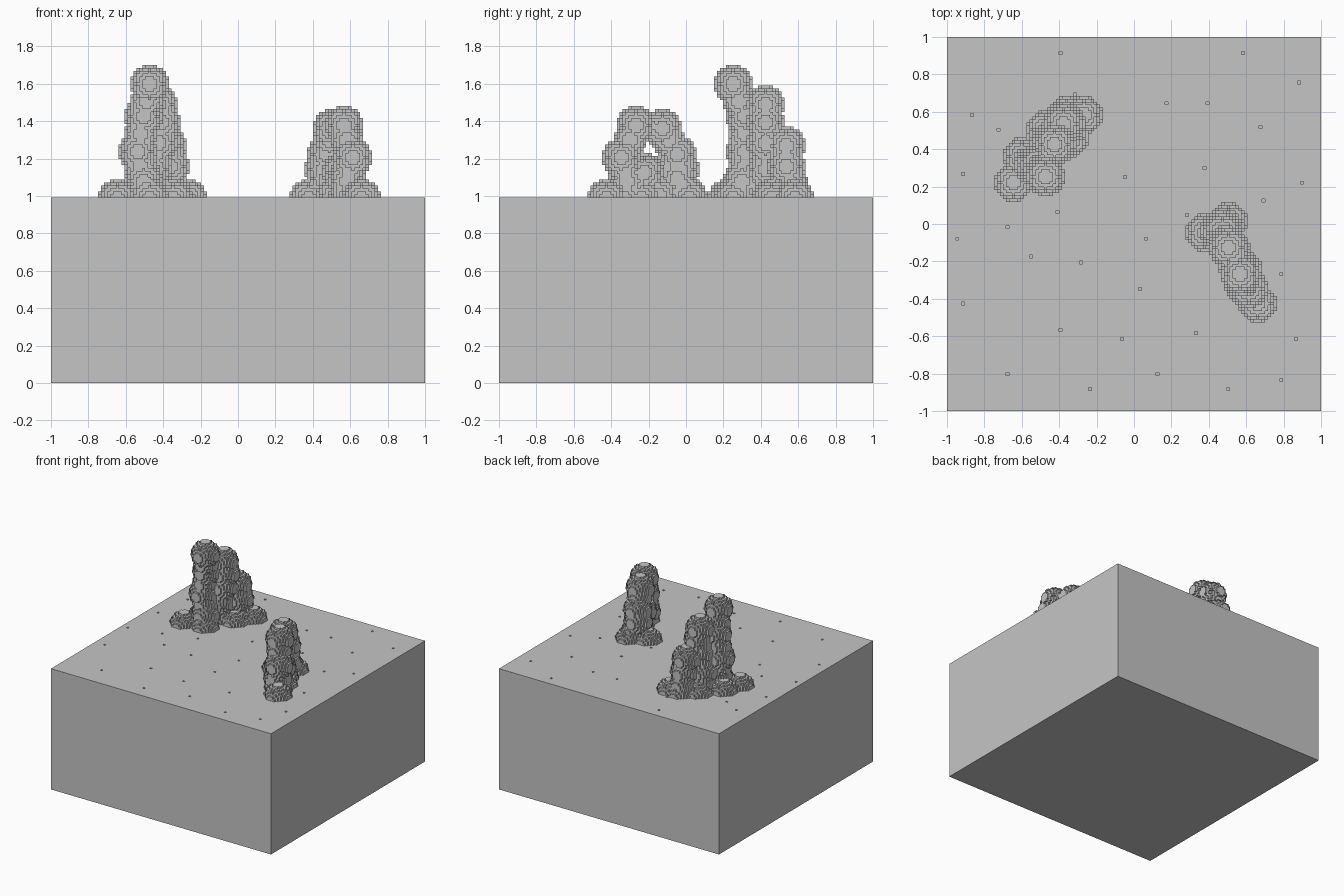
import bpy, bmesh
from mathutils import Vector

if "Cube" in bpy.data.objects:
    bpy.data.objects.remove(bpy.data.objects["Cube"])

N = 127                 # cells along one side
V = 2 / N               # cell size
TOP = 63                # slab height in cells
R = 0.102

stone = bpy.data.materials.new("light grey stone")
stone.diffuse_color = (0.56, 0.56, 0.56, 1)
stone.use_nodes = True
stone.node_tree.nodes["Principled BSDF"].inputs["Base Color"].default_value = stone.diffuse_color

# Leaning stalks, each a chain of ball centres from top to base
STALKS = [
    [(-.47, .255, 1.60), (-.51, .31, 1.42), (-.53, .32, 1.24), (-.51, .30, 1.08), (-.47, .25, .99)],
    [(-.43, .42, 1.49), (-.415, .42, 1.39), (-.43, .42, 1.29), (-.45, .43, 1.14), (-.45, .44, .99)],
    [(-.38, .53, 1.27), (-.36, .54, 1.15), (-.37, .58, .99)],
    [(.57, -.27, 1.385), (.61, -.34, 1.20), (.58, -.31, 1.08), (.60, -.33, .99)],
    [(.51, -.13, 1.37), (.48, -.05, 1.22), (.47, -.05, 1.10), (.50, .01, .99)],
]
# Single balls around the feet
FEET = [(-.64, .22, .99), (-.60, .37, .99), (-.27, .59, .99), (-.48, .50, .99), (-.34, .45, .99),
        (.38, -.04, .99), (.66, -.42, .99), (.46, -.03, 1.14), (.52, -.14, 1.0),
        (.55, -.22, 1.12), (.59, -.24, .99)]
# Small pits scattered over the slab
PITS = [(-.40, .92), (.58, .91), (.88, .75), (.17, .64), (.39, .65), (.68, .52), (-.87, .58),
        (-.73, .51), (-.31, .70), (-.91, .27), (-.04, .25), (.38, .30), (.89, .22), (.70, .12),
        (.28, .04), (-.41, .07), (-.68, -.02), (-.95, -.08), (.06, -.08), (-.55, -.17),
        (-.28, -.21), (.03, -.35), (-.91, -.43), (.78, -.26), (.86, -.62), (.33, -.59),
        (-.39, -.56), (-.07, -.61), (-.68, -.81), (.12, -.81), (-.24, -.88), (.50, -.88), (.78, -.83)]


def finish(bm, name):
    mesh = bpy.data.meshes.new(name)
    bm.to_mesh(mesh)
    bm.free()
    mesh.materials.append(stone)
    obj = bpy.data.objects.new(name, mesh)
    bpy.context.collection.objects.link(obj)


def ball(cells, centre, r):
    """Add the cells of a stepped ball that lie above the slab."""
    cx, cy, cz = round(centre[0] / V), round(centre[1] / V), round(centre[2] / V - .5)
    n = r / V
    m = int(n) + 1
    for i in range(-m, m + 1):
        for j in range(-m, m + 1):
            for k in range(-m, m + 1):
                if i * i + j * j + k * k <= n * n and cz + k >= TOP:
                    cells.add((cx + i, cy + j, cz + k))


def stepped_mesh(cells, name):
    """Outer faces of a set of cells, open where it meets the slab."""
    bm = bmesh.new()
    corners = {}

    def vert(p):
        if p not in corners:
            corners[p] = bm.verts.new(((p[0] - .5) * V, (p[1] - .5) * V, p[2] * V))
        return corners[p]

    for c in cells:
        for axis in range(3):
            u, w = (axis + 1) % 3, (axis + 2) % 3
            for side in (0, 1):
                nb = list(c)
                nb[axis] += 2 * side - 1
                if tuple(nb) in cells or nb[2] < TOP:
                    continue
                quad = []
                for a, b in ((0, 0), (1, 0), (1, 1), (0, 1)):
                    p = list(c)
                    p[axis] += side
                    p[u] += a
                    p[w] += b
                    quad.append(vert(tuple(p)))
                bm.faces.new(quad if side else quad[::-1])
    finish(bm, name)


# Two groups of lumpy stalks
covered = set()
for name, sign in (("left_stalks", -1), ("right_stalks", 1)):
    cells = set()
    for path in STALKS:
        if path[0][0] * sign < 0:
            continue
        for p in path:
            ball(cells, p, R)
        for p, q in zip(path, path[1:]):
            ball(cells, (Vector(p) + Vector(q)) / 2, R * .88)
    for p in FEET:
        if p[0] * sign > 0:
            ball(cells, p, R)
    covered |= {(i, j) for i, j, k in cells if k == TOP}
    stepped_mesh(cells, name)

# Slab: gridded top, walls pulled down from its rim, closed underneath
bm = bmesh.new()
bmesh.ops.create_grid(bm, x_segments=N, y_segments=N, size=1)
bmesh.ops.translate(bm, verts=bm.verts, vec=(0, 0, TOP * V))
top = {}
for f in bm.faces:
    c = f.calc_center_median()
    top[(round(c.x / V), round(c.y / V))] = f
rim = [e for e in bm.edges if e.is_boundary]
ext = bmesh.ops.extrude_edge_only(bm, edges=rim)["geom"]
for v in ext:
    if isinstance(v, bmesh.types.BMVert):
        v.co.z = 0
low = [e for e in ext if isinstance(e, bmesh.types.BMEdge) and e.is_boundary]
bmesh.ops.holes_fill(bm, edges=low, sides=0)
bmesh.ops.recalc_face_normals(bm, faces=bm.faces)
pits = {(round(x / V), round(y / V)) for x, y in PITS} - covered
bmesh.ops.inset_individual(bm, faces=[top[p] for p in pits], thickness=0, depth=-2 * V)
bmesh.ops.delete(bm, geom=[top[c] for c in covered], context='FACES')
finish(bm, "slab")
